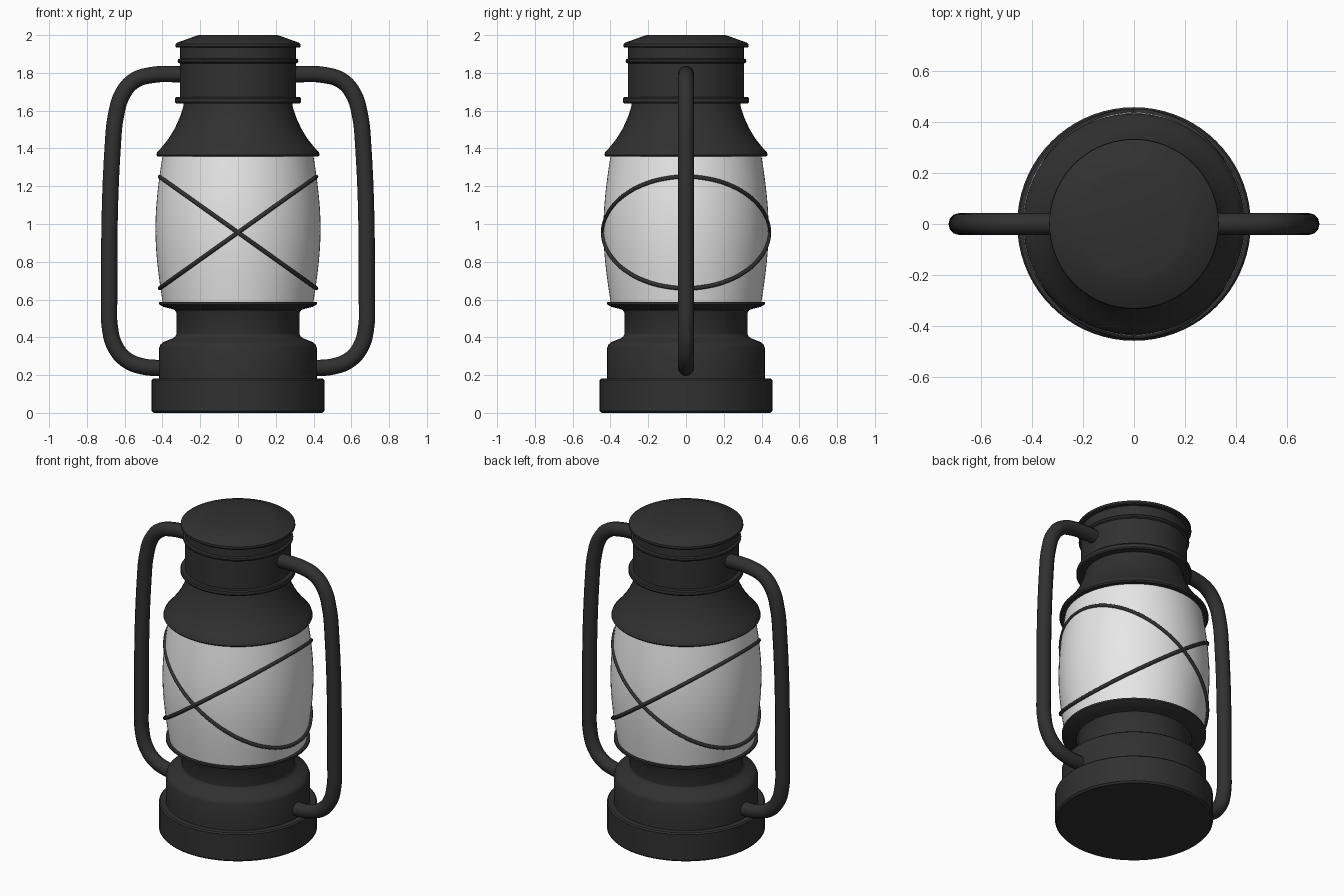
import bpy, bmesh, math
from math import sin, cos, pi

cube = bpy.data.objects.get("Cube")
if cube:
    bpy.data.objects.remove(cube, do_unlink=True)


def material(name, value):
    m = bpy.data.materials.new(name)
    m.use_nodes = True
    m.diffuse_color = (value, value, value, 1)
    m.node_tree.nodes["Principled BSDF"].inputs["Base Color"].default_value = (value, value, value, 1)
    return m


METAL = material("dark_metal", 0.03)
GLASS = material("frosted_glass", 0.8)


def finish(obj):
    bpy.ops.object.select_all(action='DESELECT')
    obj.select_set(True)
    bpy.context.view_layer.objects.active = obj
    if obj.type == 'CURVE':
        bpy.ops.object.convert(target='MESH')
    bpy.ops.object.shade_smooth_by_angle(angle=math.radians(32))


def lathe(name, profile, mat, segments=72):
    """Revolve (radius, height) points around z; zero radius closes an end."""
    bm = bmesh.new()
    verts = [bm.verts.new((r, 0, z)) for r, z in profile]
    edges = [bm.edges.new(pair) for pair in zip(verts, verts[1:])]
    bmesh.ops.spin(bm, geom=verts + edges, cent=(0, 0, 0), axis=(0, 0, 1),
                   angle=2 * pi, steps=segments)
    bmesh.ops.remove_doubles(bm, verts=bm.verts, dist=0.0001)
    bmesh.ops.recalc_face_normals(bm, faces=bm.faces)
    mesh = bpy.data.meshes.new(name)
    bm.to_mesh(mesh)
    bm.free()
    mesh.materials.append(mat)
    obj = bpy.data.objects.new(name, mesh)
    bpy.context.collection.objects.link(obj)
    finish(obj)


def tube(name, points, radius, closed=False, resolution=8):
    """Round bar along a smooth path."""
    curve = bpy.data.curves.new(name, 'CURVE')
    curve.dimensions = '3D'
    curve.bevel_depth = radius
    curve.bevel_resolution = 4
    curve.resolution_u = resolution
    curve.use_fill_caps = not closed
    spline = curve.splines.new('BEZIER')
    spline.bezier_points.add(len(points) - 1)
    for bp, co in zip(spline.bezier_points, points):
        bp.co = co
        bp.handle_left_type = bp.handle_right_type = 'AUTO'
    spline.use_cyclic_u = closed
    curve.materials.append(METAL)
    obj = bpy.data.objects.new(name, curve)
    bpy.context.collection.objects.link(obj)
    finish(obj)


# Fuel tank: wide foot and rounded shoulder
lathe("foot", [(0, 0), (0.448, 0), (0.457, 0.01), (0.457, 0.174),
               (0.45, 0.182), (0, 0.182)], METAL)
lathe("tank", [(0.417, 0.17), (0.417, 0.345), (0.41, 0.363), (0.395, 0.375),
               (0.345, 0.395), (0.332, 0.405), (0.325, 0.42), (0, 0.42)], METAL)

# Burner neck flaring out to the glass seat
lathe("burner_neck", [(0, 0.4), (0.326, 0.4), (0.326, 0.53), (0.335, 0.545),
                      (0.36, 0.553), (0.395, 0.561), (0.418, 0.575),
                      (0.418, 0.587), (0, 0.587)], METAL)

# Bulging glass
lathe("glass", [(0.398 + 0.039 * sin(pi * i / 20), 0.58 + 0.79 * i / 20)
                for i in range(21)], GLASS)

# Sloping hood
lathe("hood", [(0, 1.36), (0.425, 1.358), (0.432, 1.366), (0.428, 1.38),
               (0.405, 1.405), (0.365, 1.455), (0.335, 1.505), (0.31, 1.56),
               (0.29, 1.62), (0.285, 1.65), (0, 1.65)], METAL)

# Chimney with collar rings and a bevelled cap
lathe("chimney_ring", [(0, 1.638), (0.328, 1.638), (0.333, 1.645),
                       (0.333, 1.665), (0.328, 1.672), (0, 1.672)], METAL)
lathe("chimney", [(0, 1.66), (0.308, 1.66), (0.308, 1.85), (0.317, 1.855),
                  (0.32, 1.864), (0.317, 1.872), (0.306, 1.876),
                  (0.306, 1.94), (0, 1.94)], METAL)
lathe("cap", [(0, 1.935), (0.328, 1.935), (0.332, 1.94), (0.331, 1.953),
              (0.322, 1.96), (0.225, 1.995), (0.205, 2), (0, 2)], METAL)

# Crossed guard wires: two tilted loops around the glass
for name, tilt in (("guard_wire_rising", 1), ("guard_wire_falling", -1)):
    loop = [(0.414 * cos(a), 0.439 * sin(a), 0.955 + tilt * 0.295 * cos(a))
            for a in (2 * pi * i / 24 for i in range(24))]
    tube(name, loop, 0.011, closed=True, resolution=4)

# Side handles, from tank to chimney
path = [(0.29, 1.793), (0.46, 1.788), (0.55, 1.758), (0.61, 1.69),
        (0.645, 1.58), (0.662, 1.43), (0.682, 0.6), (0.678, 0.45),
        (0.65, 0.35), (0.59, 0.28), (0.5, 0.245), (0.38, 0.237)]
for name, side in (("left_handle", 1), ("right_handle", -1)):
    tube(name, [(side * x, 0, z) for x, z in path], 0.043)
